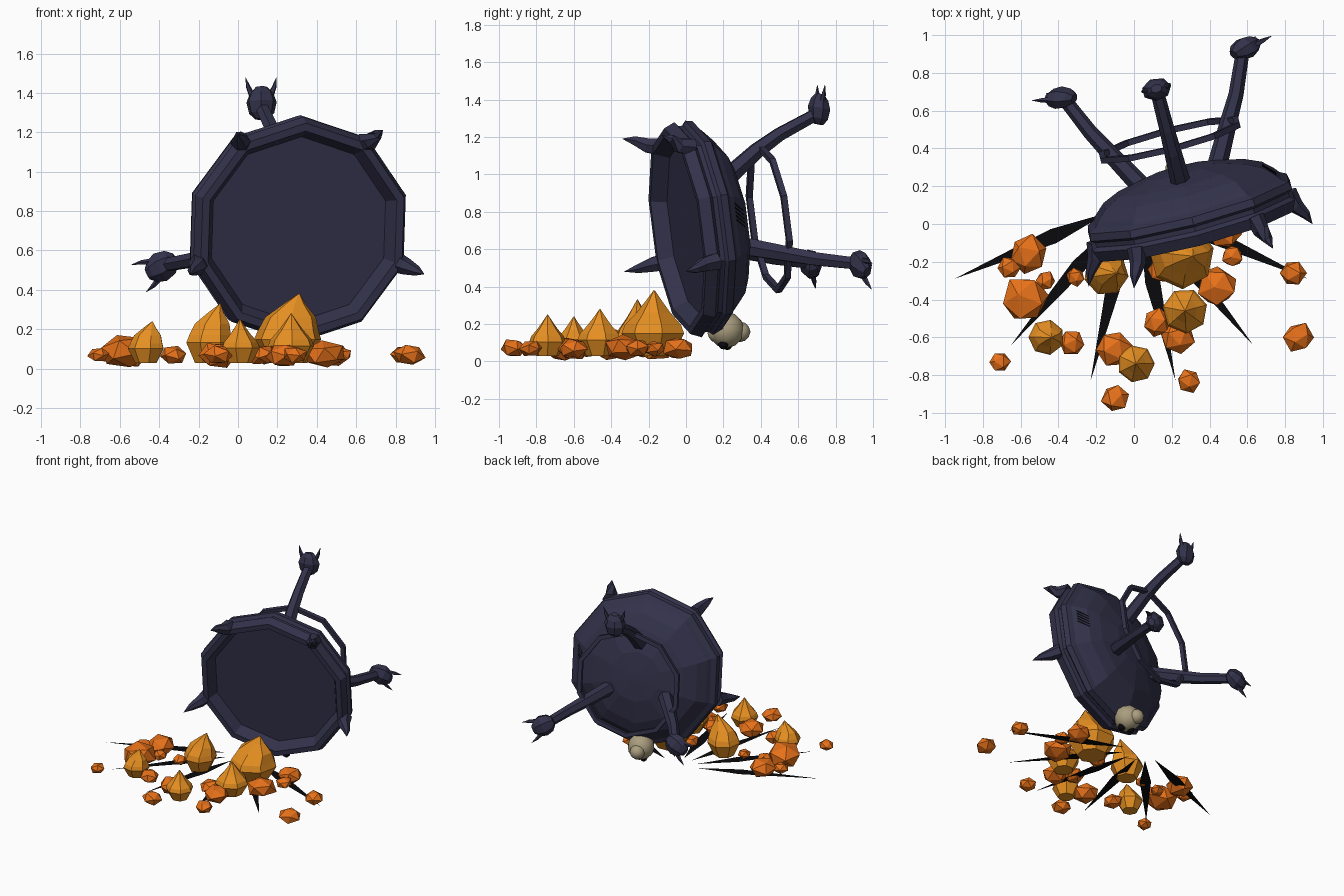
import bpy, bmesh, math, random
from mathutils import Vector, Matrix

if "Cube" in bpy.data.objects:
    bpy.data.objects.remove(bpy.data.objects["Cube"])

random.seed(4)


def material(name, rgb):
    m = bpy.data.materials.new(name)
    m.diffuse_color = (*rgb, 1)
    m.use_nodes = True
    m.node_tree.nodes["Principled BSDF"].inputs["Base Color"].default_value = m.diffuse_color
    return m


IRON = material("dark_iron", (0.033, 0.032, 0.070))
BLACK = material("soot_black", (0.003, 0.003, 0.004))
AMBER = material("amber", (0.80, 0.28, 0.016))
ORANGE = material("ember_orange", (0.80, 0.165, 0.010))
BONE = material("bone", (0.40, 0.34, 0.21))


def finish(name, bm, mat):
    bmesh.ops.recalc_face_normals(bm, faces=bm.faces[:])
    me = bpy.data.meshes.new(name)
    bm.to_mesh(me)
    bm.free()
    me.materials.append(mat)
    ob = bpy.data.objects.new(name, me)
    bpy.context.collection.objects.link(ob)
    return ob


def skin(name, rings, mat, closed=False):
    """Joins rings of points into a surface, with capped ends unless closed."""
    bm = bmesh.new()
    vs = [[bm.verts.new(p) for p in ring] for ring in rings]
    n = len(vs[0])
    for i in range(len(vs) if closed else len(vs) - 1):
        a, b = vs[i], vs[(i + 1) % len(vs)]
        for k in range(n):
            bm.faces.new((a[k], a[(k + 1) % n], b[(k + 1) % n], b[k]))
    if not closed:
        bm.faces.new(vs[0])
        bm.faces.new(vs[-1])
    return finish(name, bm, mat)


def tube(name, pts, radii, sides, mat, closed=False):
    pts = [Vector(p) for p in pts]
    n, rings = len(pts), []
    for i, p in enumerate(pts):
        before = pts[(i - 1) % n] if closed else pts[max(i - 1, 0)]
        after = pts[(i + 1) % n] if closed else pts[min(i + 1, n - 1)]
        t = (after - before).normalized()
        ref = AXIS if abs(t.dot(AXIS)) < 0.8 else RIGHT
        s = t.cross(ref).normalized()
        w = s.cross(t)
        rings.append([p + radii[i] * (s * math.cos(q) + w * math.sin(q))
                      for q in (2 * math.pi * (k + 0.5) / sides for k in range(sides))])
    return skin(name, rings, mat, closed)


# Tipped cauldron frame: AXIS runs from the mouth to the base
CENTRE = Vector((0.31, -0.02, 0.70))
AXIS = Vector((-0.25, 0.96, 0.13)).normalized()
RIGHT = AXIS.cross(Vector((0, 0, 1))).normalized()
UP = RIGHT.cross(AXIS)
SHIFT = RIGHT * 0.010 - AXIS * 0.02


def at(r, deg, d):
    q = math.radians(deg)
    return CENTRE + RIGHT * r * math.cos(q) + UP * r * math.sin(q) + AXIS * d


# Ten-sided bowl with a recessed dark surface, lip and second band
profile = [(0.475, 0.07), (0.515, -0.01), (0.555, -0.01), (0.58, 0.05), (0.556, 0.07),
           (0.556, 0.095), (0.58, 0.11), (0.572, 0.15), (0.535, 0.17), (0.515, 0.195),
           (0.455, 0.25), (0.36, 0.293), (0.19, 0.334), (0.03, 0.344)]
skin("cauldron_bowl", [[at(r, 90 + 36 * k, d) + SHIFT for k in range(10)] for r, d in profile], IRON)

# Vent slits on the side of the bowl
for i in range(5):
    y = -0.01 + 0.022 * i
    a = CENTRE + SHIFT + RIGHT * 0.488 + UP * (y + 0.045) + AXIS * 0.196
    b = CENTRE + SHIFT + RIGHT * 0.428 + UP * y + AXIS * 0.251
    tube("vent_slit", [a, b], [0.005, 0.005], 4, BLACK)

# Curved rim spikes
tips = {126: (0.0, -0.34, 1.19), 198: (-0.24, -0.33, 0.48),
        54: (0.735, -0.13, 1.21), 342: (0.945, 0.0, 0.48)}
for deg, tip in tips.items():
    root, bend, tip = at(0.55, deg, 0.05) + SHIFT, at(0.575, deg, -0.03) + SHIFT, Vector(tip)
    tube("rim_spike", [root, bend, bend.lerp(tip, 0.5) + at(0.01, deg, 0) - CENTRE, tip],
         [0.052, 0.043, 0.026, 0.001], 6, IRON)

# Three legs with flattened, knobbed feet and paired claws
for deg, far, deep in ((90, -0.01, 0.835), (210, 0.025, 0.81), (330, 0.035, 0.82)):
    tube("leg", [at(0.22, deg, 0.24), at(0.37, deg, 0.465), at(0.445 + far / 2, deg, 0.6),
                 at(0.53 + far, deg, deep - 0.02)],
         [0.055, 0.046, 0.04, 0.036], 6, IRON)
    heel = at(0.555 + far, deg, deep)
    foot = [at(0.555 + far + s, deg, deep + s * 0.25) for s in (-0.08, -0.05, 0.005, 0.05, 0.08)]
    ob = tube("foot", foot, [0.035, 0.066, 0.08, 0.062, 0.03], 7, IRON)
    for v in ob.data.vertices:
        v.co -= AXIS * (v.co - heel).dot(AXIS) * 0.25
    for side in (-1, 1):
        out = at(1, deg + 20 * side, 0.2) - CENTRE
        q = at(1, deg + 90 * side, 0) - CENTRE
        base = heel + q * 0.035 + out * 0.03
        tube("claw", [base, base + out * 0.055 + q * 0.004, base + out * 0.105],
             [0.018, 0.012, 0.001], 5, IRON)

# Brace ring joining the legs
tube("brace_ring", [at(0.385, 90 + 36 * k, 0.485) for k in range(10)], [0.022] * 10, 4, IRON, True)

# Flat scorch rays just above the ground
bm = bmesh.new()
for tip in ((-0.95, -0.29), (-0.65, -0.64), (-0.23, -0.83), (0.22, -0.83), (0.63, -0.64), (0.92, -0.29)):
    hub, end = Vector((0, 0.12, 0.04)), Vector((*tip, 0.04))
    side = (end - hub).normalized().cross(Vector((0, 0, 1))) * 0.04
    mid = hub.lerp(end, 0.45)
    bm.faces.new([bm.verts.new(p) for p in (hub.lerp(end, 0.15), mid + side, end, mid - side)])
finish("scorch_rays", bm, BLACK)

# Flame-shaped coals: x, y, radius, height, tip lean
flames = [(-0.15, -0.26, 0.12, 0.33, 0.06), (0.25, -0.17, 0.175, 0.38, 0.06),
          (0.27, -0.46, 0.12, 0.28, 0.0), (-0.465, -0.6, 0.095, 0.24, 0.03),
          (0.01, -0.74, 0.10, 0.25, 0.0)]
for x, y, r, h, lean in flames:
    rings = []
    for f, t in ((0.6, 0.0), (1.0, 0.34), (0.9, 0.47), (0.54, 0.66), (0.24, 0.85), (0.02, 1.0)):
        z = 0.03 + (h - 0.03) * t
        wide = 1.4 if lean and 0.6 < t < 1 else 1
        rings.append([(x + lean * t ** 3 + r * f * wide * math.cos(q), y + r * f * math.sin(q), z)
                      for q in (math.tau * k / 7 + x for k in range(7))])
    skin("flame_coal", rings, AMBER)

# Loose ember rocks: x, y, radius
rocks = [(-.56, -.16, .105), (-.66, -.23, .06), (-.58, -.40, .125), (-.47, -.30, .055),
         (-.33, -.63, .07), (-.71, -.73, .055), (-.31, -.28, .05), (-.11, -.66, .10),
         (-.10, -.92, .075), (.29, -.83, .065), (.12, -.52, .075), (.23, -.60, .09),
         (.44, -.33, .105), (.52, -.17, .06), (.48, -.04, .09), (.14, -.24, .07),
         (.84, -.26, .07), (.87, -.60, .08)]
for x, y, r in rocks:
    bm = bmesh.new()
    bmesh.ops.create_icosphere(bm, subdivisions=1, radius=r)
    spin = Matrix.Rotation(random.uniform(0, 6.28), 3, (1, 0.6, 0.4))
    for v in bm.verts:
        v.co = spin @ v.co * random.uniform(0.92, 1.1)
        v.co.z *= 0.7
        v.co += Vector((x, y, max(0.07, 0.7 * r)))
        v.co.z = max(v.co.z, 0)
    bmesh.ops.dissolve_limit(bm, angle_limit=0.2, verts=bm.verts[:], edges=bm.edges[:])
    finish("ember_rock", bm, ORANGE)


# Skull lying under the bowl
def ball(name, pos, r, mat):
    bm = bmesh.new()
    bmesh.ops.create_icosphere(bm, subdivisions=2, radius=r, matrix=Matrix.Translation(pos))
    ob = finish(name, bm, mat)
    for p in ob.data.polygons:
        p.use_smooth = True


ball("skull_cranium", (0.24, 0.215, 0.168), 0.098, BONE)
ball("skull_cheek", (0.22, 0.29, 0.158), 0.055, BONE)
ball("skull_jaw", (0.25, 0.165, 0.15), 0.05, BONE)
ball("eye_socket", (0.28, 0.20, 0.092), 0.028, BLACK)
ball("eye_socket", (0.215, 0.22, 0.088), 0.028, BLACK)
